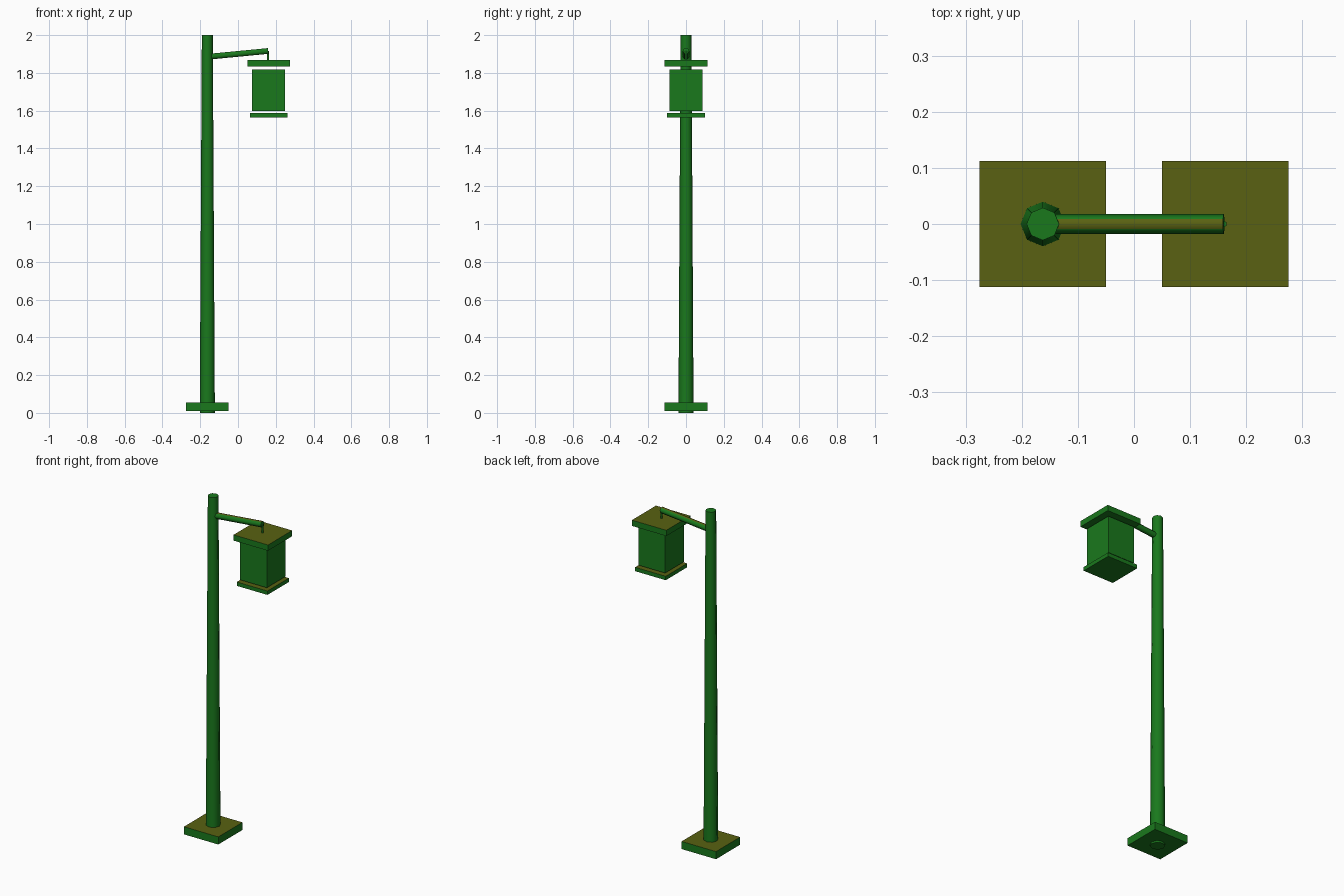
import bpy, bmesh
from mathutils import Vector

if "Cube" in bpy.data.objects:
    bpy.data.objects.remove(bpy.data.objects["Cube"])

POLE_X, LAMP_X = -0.1625, 0.1625


def material(name, rgb):
    m = bpy.data.materials.new(name)
    m.diffuse_color = (*rgb, 1)
    m.use_nodes = True
    m.node_tree.nodes["Principled BSDF"].inputs["Base Color"].default_value = m.diffuse_color
    return m


GREEN = material("green_metal", (0.01, 0.19, 0.012))
OLIVE = material("olive_top", (0.10, 0.12, 0.006))


def finish(name, bm, olive_tops):
    bmesh.ops.recalc_face_normals(bm, faces=bm.faces)
    for f in bm.faces:
        f.material_index = int(olive_tops and f.normal.z > 0.7)
    me = bpy.data.meshes.new(name)
    bm.to_mesh(me)
    bm.free()
    me.materials.append(GREEN)
    me.materials.append(OLIVE)
    ob = bpy.data.objects.new(name, me)
    bpy.context.collection.objects.link(ob)
    return ob


def slab(name, x, width, z0, z1, olive_tops=True):
    bm = bmesh.new()
    bmesh.ops.create_cube(bm, size=1)
    bmesh.ops.scale(bm, vec=(width, width, z1 - z0), verts=bm.verts)
    bmesh.ops.translate(bm, vec=(x, 0, (z0 + z1) / 2), verts=bm.verts)
    return finish(name, bm, olive_tops)


def rod(name, a, b, r0, r1, sides, olive_tops=False):
    a, b = Vector(a), Vector(b)
    bm = bmesh.new()
    bmesh.ops.create_cone(bm, cap_ends=True, segments=sides,
                          radius1=r0, radius2=r1, depth=(b - a).length)
    rot = Vector((0, 0, 1)).rotation_difference(b - a).to_matrix()
    bmesh.ops.rotate(bm, matrix=rot, verts=bm.verts)
    bmesh.ops.translate(bm, vec=(a + b) / 2, verts=bm.verts)
    ob = finish(name, bm, olive_tops)
    bpy.ops.object.select_all(action='DESELECT')
    ob.select_set(True)
    bpy.context.view_layer.objects.active = ob
    bpy.ops.object.shade_smooth_by_angle(angle=1.1)
    return ob


# Post and foot
slab("base_plate", POLE_X, 0.225, 0.01, 0.055)
rod("pole", (POLE_X, 0, 0), (POLE_X, 0, 2), 0.04, 0.029, 8)

# Bracket
rod("arm", (POLE_X, 0, 1.885), (0.16, 0, 1.916), 0.0175, 0.0175, 6, True)
rod("hanger", (0.16, 0, 1.85), (0.16, 0, 1.916), 0.006, 0.006, 6)

# Lantern with separate cap and bottom plate
slab("lantern_cap", LAMP_X, 0.225, 1.833, 1.867)
slab("lantern_body", LAMP_X, 0.175, 1.598, 1.819)
slab("lantern_bottom", LAMP_X, 0.20, 1.564, 1.587)
